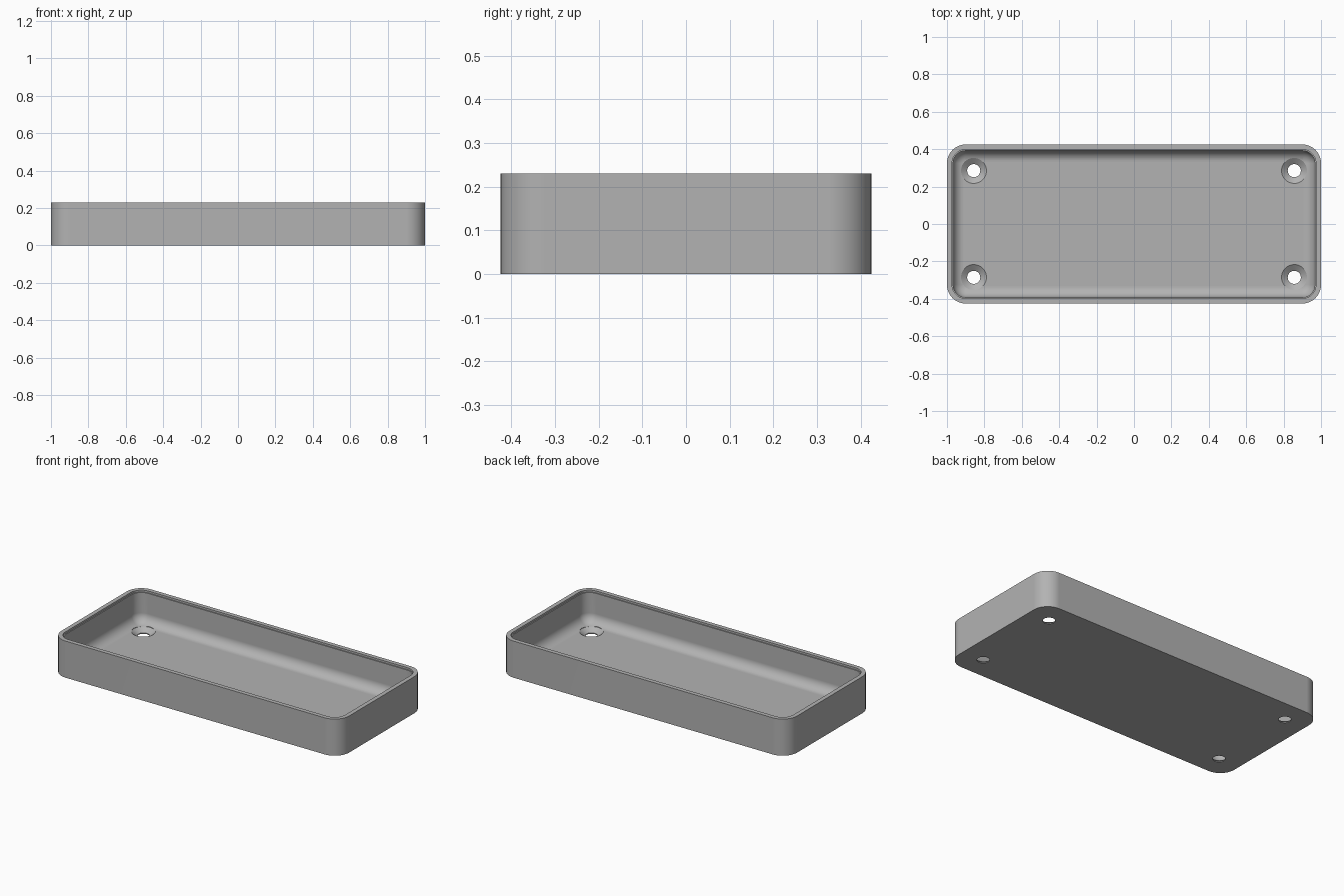
import bpy
import bmesh
from math import cos, sin, pi

if "Cube" in bpy.data.objects:
    bpy.data.objects.remove(bpy.data.objects["Cube"], do_unlink=True)

HALF_X, HALF_Y, HEIGHT = 1.0, 0.425, 0.23
CORNER, WALL, FLOOR, FILLET = 0.1, 0.033, 0.03, 0.06
STEPS = 10


def make_object(name, bm):
    bmesh.ops.recalc_face_normals(bm, faces=bm.faces)
    mesh = bpy.data.meshes.new(name)
    bm.to_mesh(mesh)
    bm.free()
    obj = bpy.data.objects.new(name, mesh)
    bpy.context.collection.objects.link(obj)
    return obj


def loft(bm, rings):
    """Skin a stack of closed rings and cap both ends."""
    loops = [[bm.verts.new(p) for p in ring] for ring in rings]
    for low, high in zip(loops, loops[1:]):
        for i in range(len(low)):
            j = (i + 1) % len(low)
            bm.faces.new((low[i], low[j], high[j], high[i]))
    bm.faces.new(loops[0])
    bm.faces.new(loops[-1])


def rounded_rectangle(inset, z):
    radius = max(CORNER - inset, 0.006)
    cx, cy = HALF_X - inset - radius, HALF_Y - inset - radius
    points = []
    for quarter, (sx, sy) in enumerate(((1, 1), (-1, 1), (-1, -1), (1, -1))):
        for k in range(STEPS + 1):
            a = (quarter + k / STEPS) * pi / 2
            points.append((sx * cx + radius * cos(a), sy * cy + radius * sin(a), z))
    return points


def circle(x, y, radius, z, sides=40):
    return [(x + radius * cos(2 * pi * i / sides), y + radius * sin(2 * pi * i / sides), z)
            for i in range(sides)]


# Plain grey material
grey = bpy.data.materials.new("grey plastic")
grey.use_nodes = True
grey.diffuse_color = (0.45, 0.45, 0.45, 1)
grey.node_tree.nodes["Principled BSDF"].inputs["Base Color"].default_value = grey.diffuse_color

# Tray section: outer wall, rim with small ledge, inner wall, filleted floor
section = [(0, 0), (0, HEIGHT), (0.027, HEIGHT), (0.027, HEIGHT - 0.012), (WALL, HEIGHT - 0.012)]
for k in range(STEPS + 1):
    a = k / STEPS * pi / 2
    section.append((WALL + FILLET * (1 - cos(a)), FLOOR + FILLET * (1 - sin(a))))
bm = bmesh.new()
loft(bm, [rounded_rectangle(inset, z) for inset, z in section])
tray = make_object("tray", bm)
tray.data.materials.append(grey)

# Countersunk screw holes at the four corners
bm = bmesh.new()
for x in (-0.857, 0.857):
    for y in (-0.285, 0.285):
        loft(bm, [circle(x, y, r, z) for r, z in
                  ((0.035, -0.05), (0.035, 0.006), (0.068, FLOOR), (0.068, 0.15))])
cutter = make_object("screw_hole_cutter", bm)
cutter.data.materials.append(grey)
cutter.hide_render = True

cut = tray.modifiers.new("screw holes", "BOOLEAN")
cut.object = cutter
cut.operation = "DIFFERENCE"
cut.solver = "EXACT"

bpy.ops.object.select_all(action="DESELECT")
tray.select_set(True)
bpy.context.view_layer.objects.active = tray
bpy.ops.object.modifier_apply(modifier=cut.name)
bpy.data.objects.remove(cutter, do_unlink=True)

# Smooth curves, crisp edges, flat large faces
bpy.ops.object.shade_smooth_by_angle(angle=pi / 6)
weighted = tray.modifiers.new("flat panels", "WEIGHTED_NORMAL")
weighted.keep_sharp = True
